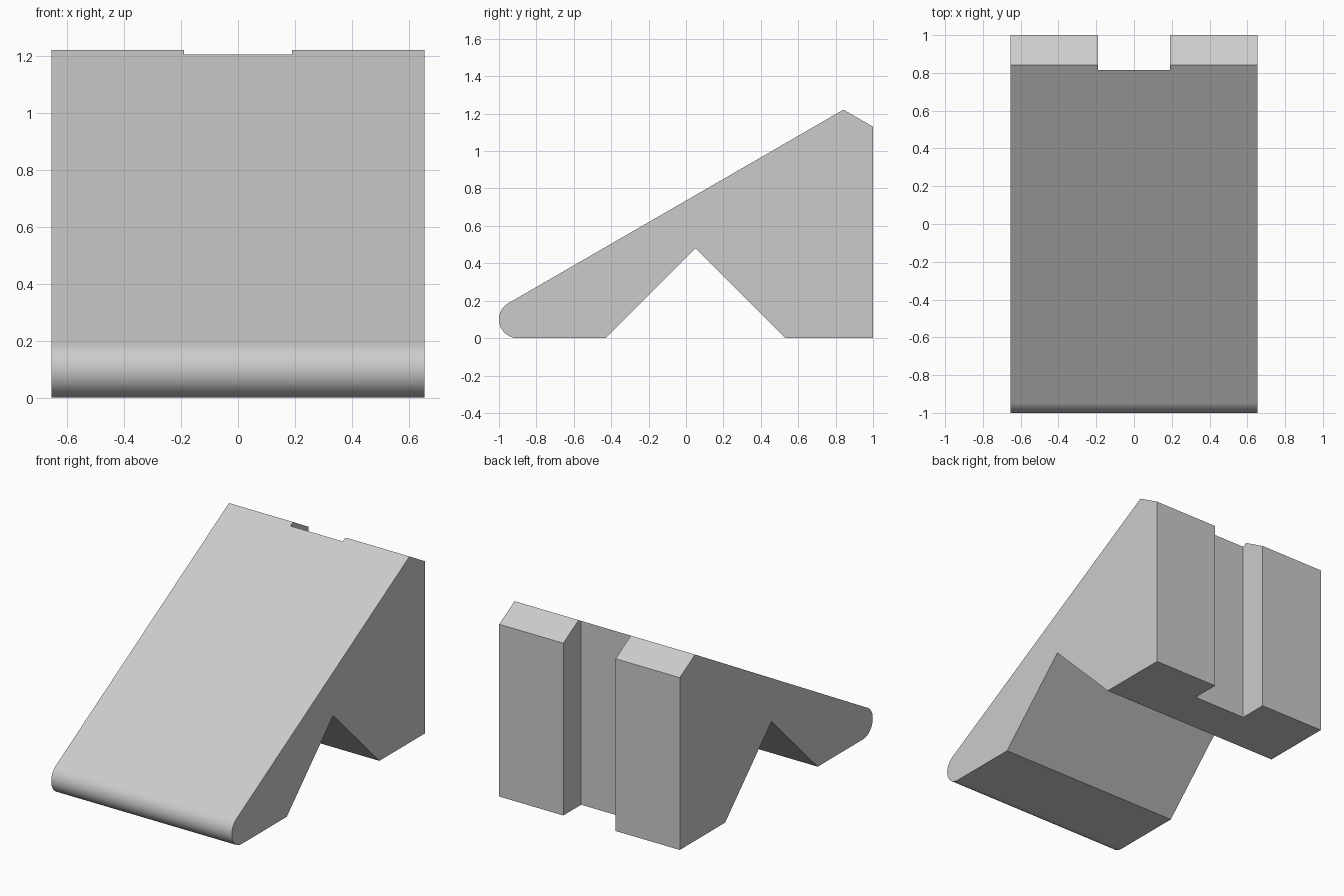
import bpy, bmesh
from math import radians, sin, cos, tan

if "Cube" in bpy.data.objects:
    bpy.data.objects.remove(bpy.data.objects["Cube"])

HALF_W = 0.655
R = 0.10            # radius of the rounded toe
SLOPE = radians(30)
ARC_STEPS = 24

# Side profile (y, z): rounded toe from the base round to the slope
toe = []
for i in range(ARC_STEPS + 1):
    a = radians(270) - i / ARC_STEPS * radians(150)
    toe.append((-1 + R + R * cos(a), R + R * sin(a)))

# Ridge, back face, base and V-shaped cut-out underneath
peak_y = 0.842
peak_z = toe[-1][1] + (peak_y - toe[-1][0]) * tan(SLOPE)
back_z = peak_z - (1 - peak_y) * tan(SLOPE)
profile = toe + [(peak_y, peak_z), (1, back_z), (1, 0),
                 (0.53, 0), (0.05, 0.48), (-0.43, 0)]

# Wedge body: profile extruded across x
bm = bmesh.new()
left = [bm.verts.new((-HALF_W, y, z)) for y, z in profile]
right = [bm.verts.new((HALF_W, y, z)) for y, z in profile]
bm.faces.new(left)
bm.faces.new(right[::-1])
n = len(profile)
for i in range(n):
    j = (i + 1) % n
    face = bm.faces.new((left[i], right[i], right[j], left[j]))
    face.smooth = i < ARC_STEPS      # only the toe is curved
bmesh.ops.recalc_face_normals(bm, faces=bm.faces[:])
mesh = bpy.data.meshes.new("wedge_block")
bm.to_mesh(mesh)
bm.free()
block = bpy.data.objects.new("wedge_block", mesh)
bpy.context.collection.objects.link(block)

# Vertical slot through the back face
bpy.ops.mesh.primitive_cube_add(size=1, location=(0, 0.815 + 0.25, 0.7))
slot = bpy.context.object
slot.name = "slot_cutter"
slot.scale = (0.38, 0.5, 2)
slot.hide_render = True
bpy.context.view_layer.update()

cut = block.modifiers.new("back_slot", 'BOOLEAN')
cut.operation = 'DIFFERENCE'
cut.solver = 'EXACT'
cut.object = slot
bpy.ops.object.select_all(action='DESELECT')
bpy.context.view_layer.objects.active = block
block.select_set(True)
bpy.ops.object.modifier_apply(modifier=cut.name)
bpy.data.objects.remove(slot)
